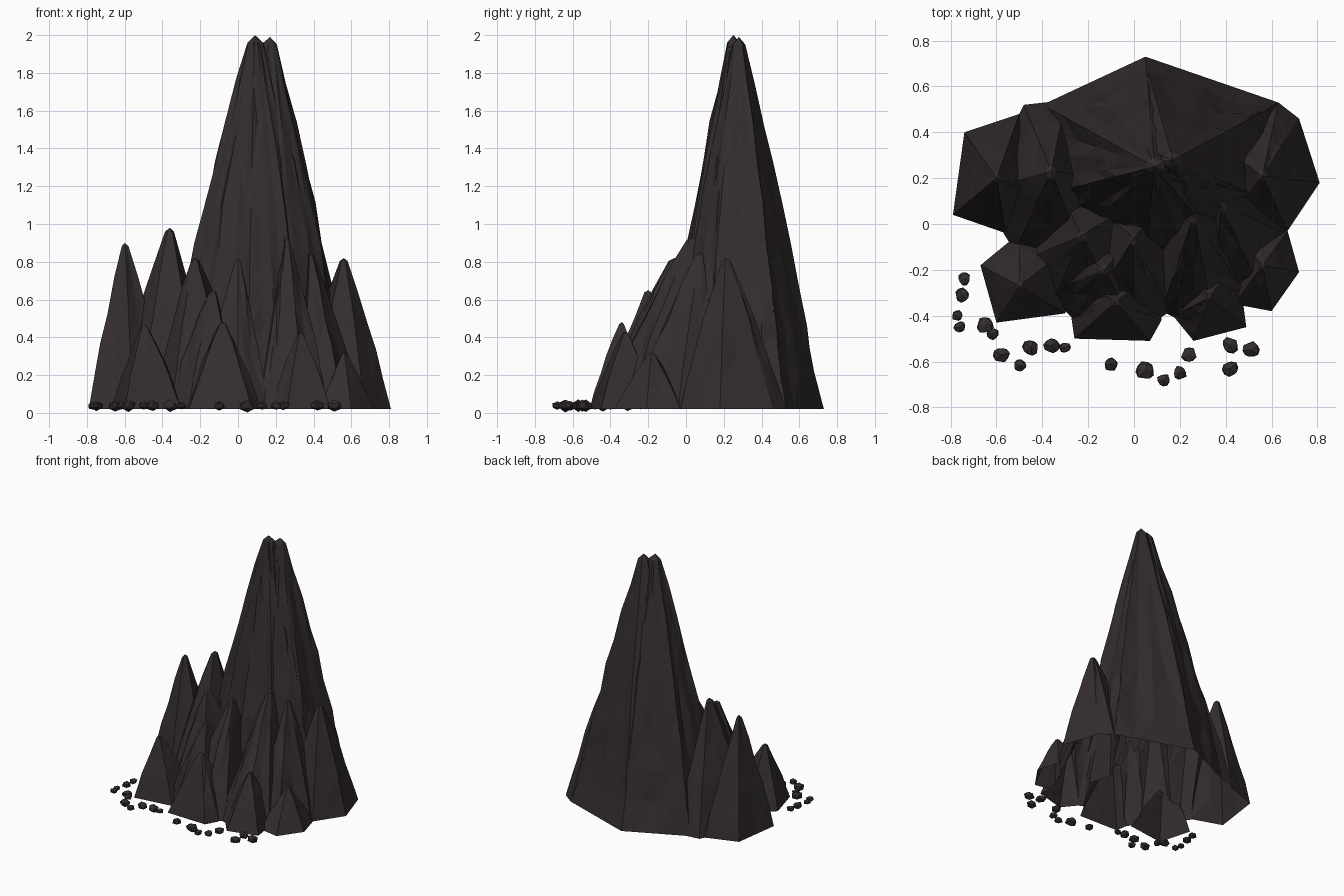
import bpy
import bmesh
import random
from mathutils import Vector

random.seed(7)
GROUND = 0.02

default_cube = bpy.data.objects.get("Cube")
if default_cube:
    bpy.data.objects.remove(default_cube, do_unlink=True)

# One dark volcanic stone colour
stone = bpy.data.materials.new("dark_brown_stone")
stone.use_nodes = True
stone_colour = (0.034, 0.026, 0.026, 1.0)
stone.diffuse_color = stone_colour
stone_shader = stone.node_tree.nodes["Principled BSDF"]
stone_shader.inputs["Base Color"].default_value = stone_colour
stone_shader.inputs["Roughness"].default_value = 0.9


def make_object(name, mesh_builder):
    mesh = bpy.data.meshes.new(name)
    mesh_builder.to_mesh(mesh)
    mesh_builder.free()
    mesh.materials.append(stone)
    obj = bpy.data.objects.new(name, mesh)
    bpy.context.scene.collection.objects.link(obj)
    return obj


def spire(name, apex, corners, splits=2, rings=6, rough=0.06):
    """Closed fluted spire: a straight-edged base drawn in to a blunt apex."""
    tip = Vector(apex)
    outline, flutes = [], []
    for i, corner in enumerate(corners):
        here, following = Vector(corner), Vector(corners[(i + 1) % len(corners)])
        for step in range(splits):
            outline.append(here.lerp(following, step / splits))
            flutes.append(1.0 if step == 0 else 1 + random.uniform(-rough, rough / 2))

    bm = bmesh.new()
    levels = []
    for r in range(rings):
        t = 0.98 * r / (rings - 1)
        shrink = max(0.08, (1 - t) ** 0.8)
        level = []
        for point, flute in zip(outline, flutes):
            scale = shrink * (flute + random.uniform(-rough, rough) / 2) if r else 1
            offset = (point - tip.xy) * scale
            height = GROUND + t * (tip.z - GROUND)
            if 0 < r < rings - 1:
                height += random.uniform(-rough, rough) * tip.z / rings * 2
            level.append(bm.verts.new((tip.x + offset.x, tip.y + offset.y, height)))
        levels.append(level)

    count = len(outline)
    top = bm.verts.new(tip)
    for i in range(count):
        j = (i + 1) % count
        for low, high in zip(levels, levels[1:]):
            bm.faces.new((low[i], low[j], high[j], high[i]))
        bm.faces.new((levels[-1][i], levels[-1][j], top))
    bm.faces.new(levels[0][::-1])
    bmesh.ops.triangulate(bm, faces=bm.faces[:])
    bmesh.ops.recalc_face_normals(bm, faces=bm.faces[:])
    return make_object(name, bm)


# Tall main peak, with a second tip close beside the first
main_outline = [(0.05, 0.73), (-0.4, 0.52), (-0.42, 0.12), (-0.22, -0.03),
                (0.05, -0.14), (0.38, -0.1), (0.61, 0.1), (0.63, 0.53)]
mountain = spire("rock_mountain", (0.09, 0.25, 2.0), main_outline,
                 splits=4, rings=10)
inner_outline = [Vector(p) * 0.97 for p in main_outline]
shoulders = [spire("second_tip", (0.17, 0.28, 1.99), inner_outline,
                   splits=4, rings=10)]

# Side spires
shoulders += [
    spire("outer_right_spire", (-0.6, 0.2, 0.9),
          [(-0.74, 0.4), (-0.79, 0.04), (-0.56, -0.04), (-0.35, 0.1), (-0.5, 0.48)]),
    spire("inner_right_spire", (-0.36, 0.23, 0.98),
          [(-0.48, 0.52), (-0.68, 0.14), (-0.52, -0.12), (-0.2, -0.2), (-0.1, 0.2), (-0.3, 0.54)]),
    spire("outer_left_spire", (0.56, 0.21, 0.82),
          [(0.63, 0.53), (0.3, 0.4), (0.4, 0.0), (0.67, -0.03), (0.81, 0.18), (0.72, 0.46)]),
]

# Ridges climbing the front of the main peak
shoulders += [
    spire("upper_right_ridge", (-0.23, -0.05, 0.82),
          [(0.1, 0.15), (-0.35, 0.2), (-0.46, -0.15), (-0.35, -0.34), (-0.05, -0.38)]),
    spire("middle_ridge", (0.0, -0.06, 0.82),
          [(0.14, 0.1), (-0.2, 0.1), (-0.2, -0.38), (0.0, -0.46), (0.1, -0.42), (0.16, -0.38)]),
    spire("lower_right_ridge", (-0.13, -0.2, 0.65),
          [(0.05, 0.0), (-0.4, 0.0), (-0.38, -0.3), (-0.26, -0.42), (0.0, -0.45)]),
    spire("left_ridge", (0.26, 0.04, 0.93),
          [(0.45, 0.15), (0.1, 0.15), (0.12, -0.38), (0.18, -0.41), (0.35, -0.44), (0.48, -0.3)]),
    spire("left_flank_ridge", (0.38, 0.08, 0.85),
          [(0.6, 0.2), (0.3, 0.2), (0.35, -0.3), (0.55, -0.28), (0.66, -0.04)]),
]

# Low foothills along the front
shoulders += [
    spire("right_foothill", (-0.5, -0.27, 0.47),
          [(-0.5, -0.04), (-0.67, -0.18), (-0.6, -0.43), (-0.3, -0.39), (-0.28, -0.1)]),
    spire("middle_foothill", (-0.08, -0.34, 0.48),
          [(0.1, -0.2), (-0.3, -0.2), (-0.28, -0.36), (-0.26, -0.5), (0.07, -0.51), (0.12, -0.42)]),
    spire("left_foothill", (0.33, -0.32, 0.43),
          [(0.45, -0.15), (0.2, -0.15), (0.17, -0.4), (0.26, -0.51), (0.49, -0.45)]),
    spire("outer_left_foothill", (0.56, -0.18, 0.32),
          [(0.67, -0.03), (0.42, 0.0), (0.44, -0.35), (0.6, -0.38), (0.72, -0.21)]),
]

# Fuse the spires into one skin and open the underside
bpy.context.view_layer.objects.active = mountain
for part in shoulders:
    fuse = mountain.modifiers.new("fuse_" + part.name, 'BOOLEAN')
    fuse.operation = 'UNION'
    fuse.solver = 'EXACT'
    fuse.object = part
    bpy.ops.object.modifier_apply(modifier=fuse.name)
for part in shoulders:
    bpy.data.objects.remove(part, do_unlink=True)

skin = bmesh.new()
skin.from_mesh(mountain.data)
underside = [f for f in skin.faces if all(v.co.z < GROUND + 0.002 for v in f.verts)]
bmesh.ops.delete(skin, geom=underside, context='FACES')
for face in skin.faces:
    face.material_index = 0
    face.smooth = False
skin.to_mesh(mountain.data)
skin.free()

# Loose stones scattered around the front foot
stone_spots = [(-0.74, -0.24), (-0.75, -0.31), (-0.77, -0.4), (-0.76, -0.45),
               (-0.65, -0.44), (-0.62, -0.48), (-0.58, -0.57), (-0.5, -0.62),
               (-0.45, -0.54), (-0.36, -0.53), (-0.3, -0.54), (-0.1, -0.61),
               (0.05, -0.64), (0.13, -0.68), (0.2, -0.65), (0.24, -0.57),
               (0.42, -0.53), (0.42, -0.63), (0.51, -0.55)]
for number, (x, y) in enumerate(stone_spots, start=1):
    size = random.uniform(0.026, 0.045)
    bm = bmesh.new()
    bmesh.ops.create_icosphere(bm, subdivisions=1, radius=size)
    for vert in bm.verts:
        vert.co *= random.uniform(0.8, 1.15)
        vert.co.z *= 0.75
    pebble = make_object(f"loose_stone_{number}", bm)
    pebble.location = (x, y, 0.038)
    pebble.rotation_euler.z = random.uniform(0, 6)
